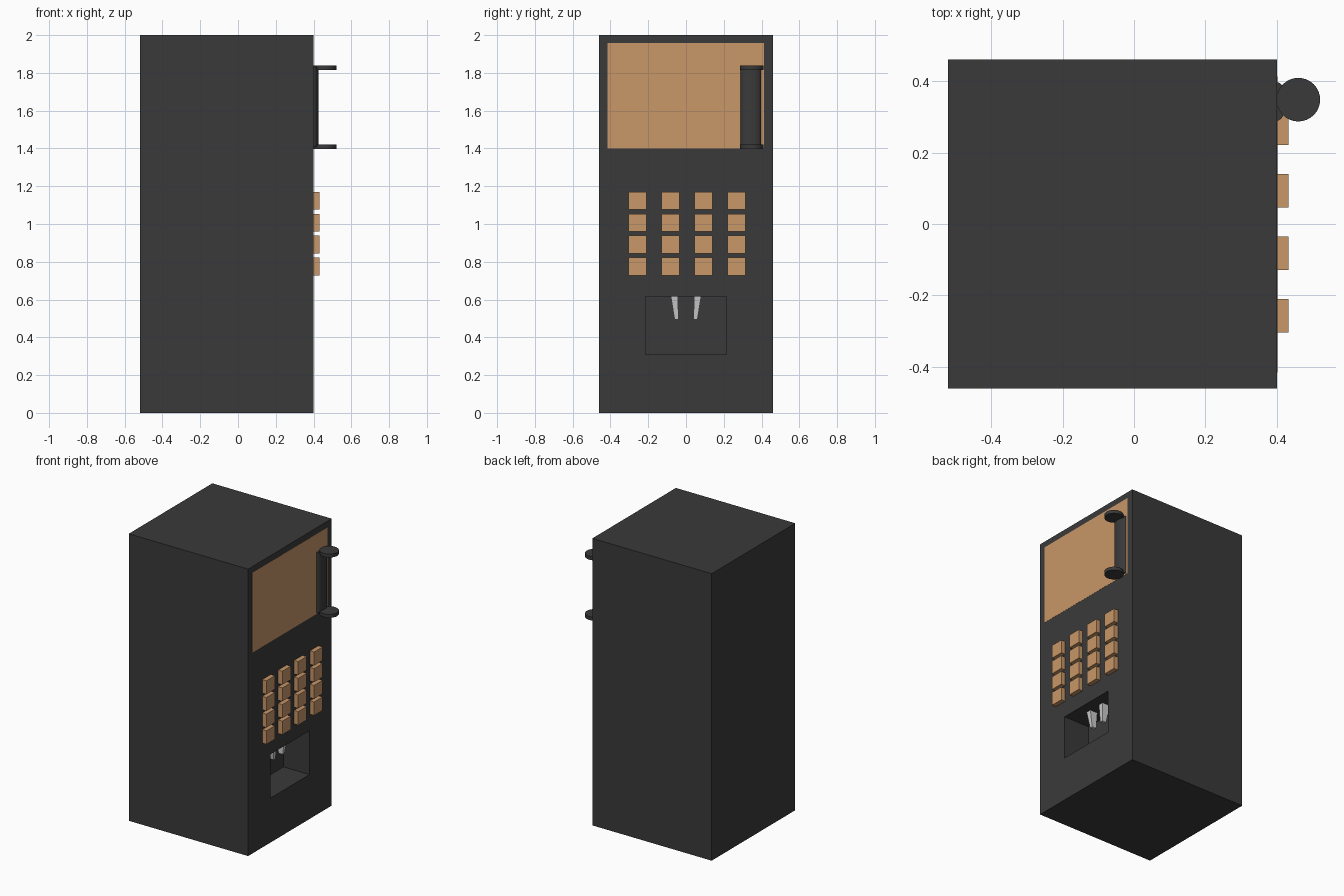
import bpy, bmesh, math

if "Cube" in bpy.data.objects:
    bpy.data.objects.remove(bpy.data.objects["Cube"])


def material(name, rgb):
    m = bpy.data.materials.new(name)
    m.diffuse_color = (*rgb, 1)
    m.use_nodes = True
    m.node_tree.nodes["Principled BSDF"].inputs["Base Color"].default_value = m.diffuse_color
    return m


DARK = material("dark", (0.042, 0.042, 0.042))
TAN = material("tan", (0.58, 0.31, 0.14))


def finish(bm, name, mat):
    bmesh.ops.recalc_face_normals(bm, faces=bm.faces[:])
    me = bpy.data.meshes.new(name)
    bm.to_mesh(me)
    bm.free()
    ob = bpy.data.objects.new(name, me)
    bpy.context.collection.objects.link(ob)
    if mat:
        me.materials.append(mat)
    return ob


def box(name, lo, hi, mat=None, taper=1.0):
    bm = bmesh.new()
    bmesh.ops.create_cube(bm, size=1)
    for v in bm.verts:
        k = taper if v.co.z < 0 else 1
        v.co.x *= k
        v.co.y *= k
        for i in range(3):
            v.co[i] = (lo[i] + hi[i]) / 2 + v.co[i] * (hi[i] - lo[i])
    return finish(bm, name, mat)


def cylinder(name, x, y, z0, z1, rx, ry, mat):
    bm = bmesh.new()
    bmesh.ops.create_cone(bm, cap_ends=True, segments=32, radius1=1, radius2=1, depth=1)
    for v in bm.verts:
        v.co = (x + v.co.x * rx, y + v.co.y * ry, (z0 + z1) / 2 + v.co.z * (z1 - z0))
    ob = finish(bm, name, mat)
    bpy.context.view_layer.objects.active = ob
    ob.select_set(True)
    bpy.ops.object.shade_smooth_by_angle(angle=math.radians(40))
    ob.select_set(False)


# Cabinet with the dispensing recess cut into its front
cabinet = box("cabinet", (-0.52, -0.46, 0), (0.40, 0.46, 2), DARK)
cutter = box("recess_cutter", (0.20, -0.215, 0.31), (0.5, 0.215, 0.615), DARK)
cutter.hide_render = True
cutter.hide_set(True)
cut = cabinet.modifiers.new("recess", "BOOLEAN")
cut.object = cutter
cut.solver = "EXACT"

# Display panel
box("display_panel", (0.39, -0.415, 1.40), (0.401, 0.413, 1.957), TAN)

# Keypad
for row in range(4):
    for col in range(4):
        y, z = -0.257 + col * 0.175, 0.775 + row * 0.116
        box(f"button_{row}_{col}", (0.39, y - 0.047, z - 0.047),
            (0.432, y + 0.047, z + 0.047), TAN)

# Tapered spouts hanging inside the recess, leaning inwards
for side, label in ((-1, "left"), (1, "right")):
    spout = box(f"spout_{label}", (0.27, side * 0.062 - 0.019, 0.495),
                (0.33, side * 0.062 + 0.019, 0.62), None, 0.55)
    for v in spout.data.vertices:
        if v.co.z < 0.55:
            v.co.y -= side * 0.012

# Cup holder column with a disc at each end
cylinder("holder_column", 0.40, 0.343, 1.41, 1.83, 0.026, 0.054, DARK)
for label, z in (("bottom", 1.396), ("top", 1.816)):
    cylinder(f"holder_disc_{label}", 0.46, 0.348, z, z + 0.024, 0.061, 0.061, DARK)
